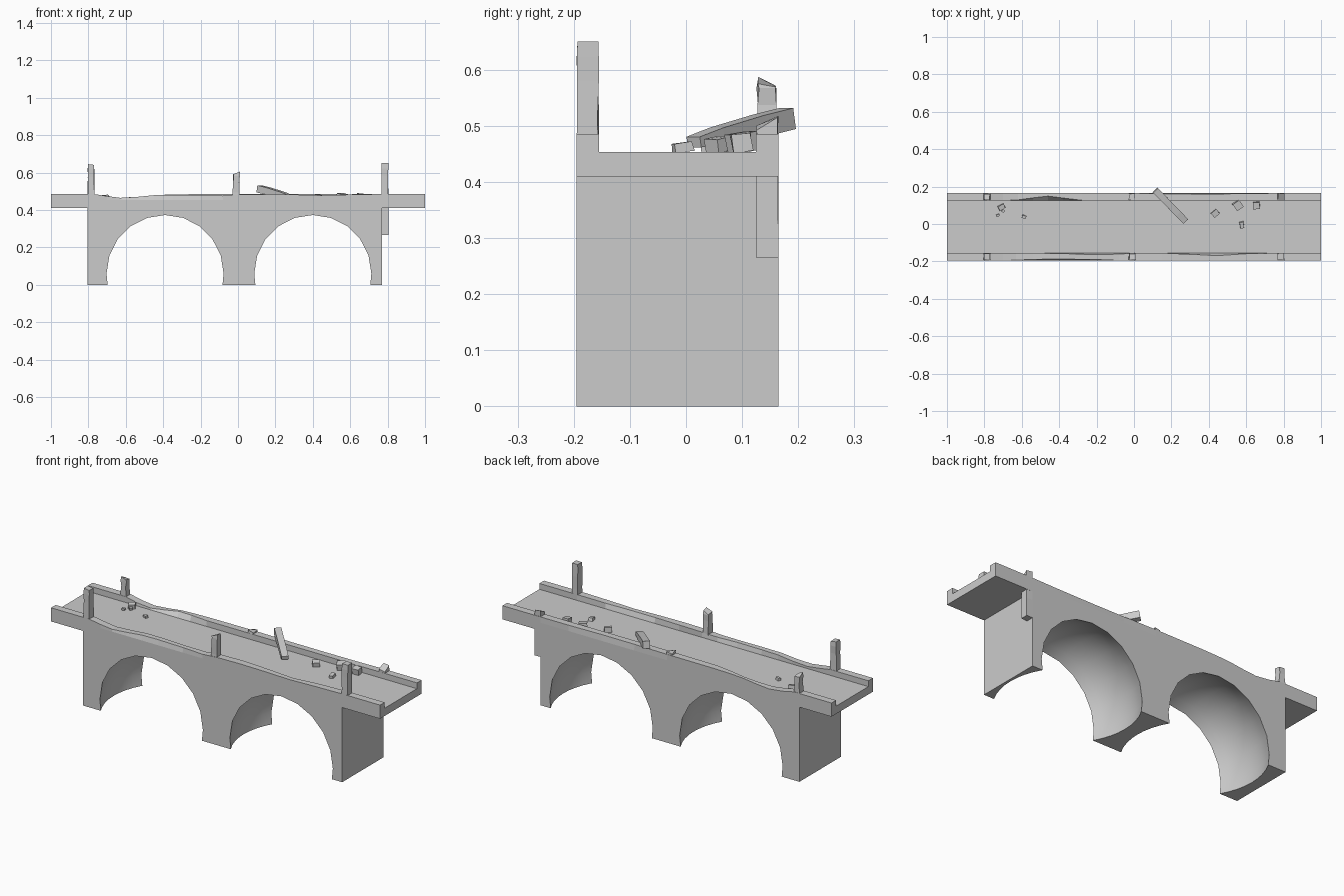
import bpy, bmesh, math, random
from mathutils import Vector, Matrix

if "Cube" in bpy.data.objects:
    bpy.data.objects.remove(bpy.data.objects["Cube"])

random.seed(4)
Y0, Y1 = -0.195, 0.165      # outer faces of the bridge
IN0, IN1 = -0.155, 0.125    # inner faces of the parapets
DECK, UNDER = 0.453, 0.41   # road surface and underside of the overhangs


def finish(name, bm, smooth=False):
    bmesh.ops.recalc_face_normals(bm, faces=bm.faces)
    me = bpy.data.meshes.new(name)
    bm.to_mesh(me)
    bm.free()
    ob = bpy.data.objects.new(name, me)
    bpy.context.collection.objects.link(ob)
    if smooth:
        bpy.context.view_layer.objects.active = ob
        ob.select_set(True)
        bpy.ops.object.shade_smooth_by_angle(angle=math.radians(30))
        ob.select_set(False)
    return ob


def loft(name, rings, smooth=False):
    """Skin a list of equal-length closed sections and cap both ends."""
    bm = bmesh.new()
    vs = [[bm.verts.new(p) for p in r] for r in rings]
    n = len(vs[0])
    for a, b in zip(vs, vs[1:]):
        for i in range(n):
            j = (i + 1) % n
            bm.faces.new((a[i], a[j], b[j], b[i]))
    bm.faces.new(vs[0])
    bm.faces.new(vs[-1])
    bmesh.ops.dissolve_limit(bm, angle_limit=.001, verts=bm.verts, edges=bm.edges)
    return finish(name, bm, smooth)


# Arched masonry: the two vaults are hollowed spherically, widest halfway through
def arch(cx, r, cz=0.06):
    low = math.asin(cz / r)
    angles = [math.pi + low] + [math.radians(180 - 18 * k) for k in range(11)] + [-low]
    return [(cx + r * math.cos(a), cz + r * math.sin(a)) for a in angles]


mid, half, bore = (Y0 + Y1) / 2, (Y1 - Y0) / 2, 0.313
rings = []
for k in range(9):
    d = half * (k / 4 - 1)
    r = math.sqrt(bore ** 2 + half ** 2 - d ** 2)
    outline = [(-.805, 0)] + arch(-.39, r) + arch(.40, r) + [(.77, 0), (.77, DECK), (-.805, DECK)]
    rings.append([(x, mid + d, z) for x, z in outline])
loft("arched_body", rings, smooth=True)

# Deck slabs overhanging at both ends
for name, xa, xb in (("left_overhang", -1, -.805), ("right_overhang", .77, 1)):
    loft(name, [[(x, Y0, UNDER), (x, Y1, UNDER), (x, Y1, DECK), (x, Y0, DECK)] for x in (xa, xb)])


# Worn parapets: sections of (x, top height, bite out of the inner top edge, bite out of the outer one)
def parapet(name, yo, yi, profile):
    s = 1 if yi > yo else -1
    loft(name, [[(x, yo, DECK), (x, yi, DECK), (x, yi - s * bi, z), (x, yo + s * bo, z)]
                for x, z, bi, bo in profile])


parapet("front_parapet", Y0, IN0, [
    (-1, .485, 0, 0), (-.77, .485, 0, 0), (-.70, .474, 0, 0), (-.63, .465, 0, .002), (-.54, .470, 0, .006),
    (-.45, .479, .002, .007), (-.35, .480, .004, .007), (-.2, .478, .009, .005), (-.08, .476, .006, 0),
    (.01, .482, 0, 0), (.15, .484, 0, 0), (.30, .482, .007, 0), (.45, .478, .014, 0), (.60, .482, .004, 0),
    (.77, .485, 0, 0), (1, .485, 0, 0)])
parapet("back_parapet", Y1, IN1, [
    (-1, .485, 0, 0), (-.77, .485, 0, 0), (-.70, .470, 0, 0), (-.62, .461, .004, 0), (-.54, .468, .015, 0),
    (-.46, .478, .024, 0), (-.38, .482, .014, 0), (-.28, .484, .002, 0), (0, .485, 0, 0), (.2, .485, 0, .004),
    (.4, .485, 0, .005), (.6, .484, 0, .002), (.77, .485, 0, 0), (1, .485, 0, 0)])


# Broken posts: square shafts with a ragged top and an optional lean
def post(name, x, y, z0, z1, tops, lean=0.0, w=0.038, chip=0.005):
    rings = []
    corners = [(-1, -1), (1, -1), (1, 1), (-1, 1)]
    for t in (0, .4, .7, .88, 1):
        c = chip if 0 < t else 0
        rings.append([(x + a * (w / 2 - random.uniform(0, c)) + lean * t,
                       y + b * (0.02 - random.uniform(0, c)),
                       z0 + (z1 - z0) * t + (d if t == 1 else 0))
                      for (a, b), d in zip(corners, tops)])
    loft(name, rings)


YF, YB = -0.175, 0.145
post("front_left_post", -.786, YF, .42, .645, (0, -.004, -.006, 0), chip=.003)
post("front_middle_post", -.012, YF, .42, .605, (-.014, 0, -.004, -.02), lean=.004)
post("front_right_post", .785, YF, .42, .65, (0, 0, 0, 0), chip=.003)
post("back_left_post", -.786, YB, .42, .587, (0, -.012, -.018, -.015), chip=.006)
post("back_middle_post", -.012, YB, .42, .503, (0, -.012, -.005, -.012))
post("back_right_post", .787, YB, .265, .512, (-.012, -.02, .003, .006), chip=.002)

# Fallen post leaning across the back parapet
a, b = Vector((.276, .014, .471)), Vector((.114, .181, .513))
axis = (b - a).normalized()
side = axis.cross(Vector((0, 0, 1))).normalized()
up = side.cross(axis)
sec = [(-.018, -.019), (.018, -.019), (.018, .019), (-.018, .019)]
loft("fallen_post", [[p + side * s * k + up * u * h for s, u in sec]
                     for p, k, h in ((a, .95, .5), (a.lerp(b, .25), 1, .8), (a.lerp(b, .7), .97, 1), (b, 1, 1))])


# Loose rubble on the deck: chipped, tilted blocks
def rubble(name, x, y, sx, sy, sz, turn):
    bm = bmesh.new()
    bmesh.ops.create_cube(bm, size=1)
    for v in bm.verts:
        v.co *= random.uniform(.85, 1.08)
    rot = Matrix.Rotation(turn, 4, 'Z') @ Matrix.Rotation(.15, 4, 'X')
    bm.transform(Matrix.Translation((x, y, DECK + sz / 2)) @ rot @ Matrix.Diagonal((sx, sy, sz, 1)))
    finish(name, bm)


for i, r in enumerate([
        (.435, .057, .038, .032, .026, .7), (.556, .10, .042, .042, .034, .6),
        (.655, .10, .036, .036, .034, .05), (.577, -.006, .022, .036, .018, .2),
        (-.708, .09, .036, .026, .026, .5), (-.728, .046, .018, .012, .012, .3),
        (-.588, .038, .022, .016, .014, -.4), (-.70, .07, .016, .014, .014, .9)]):
    rubble(f"rubble_{i + 1}", *r)
